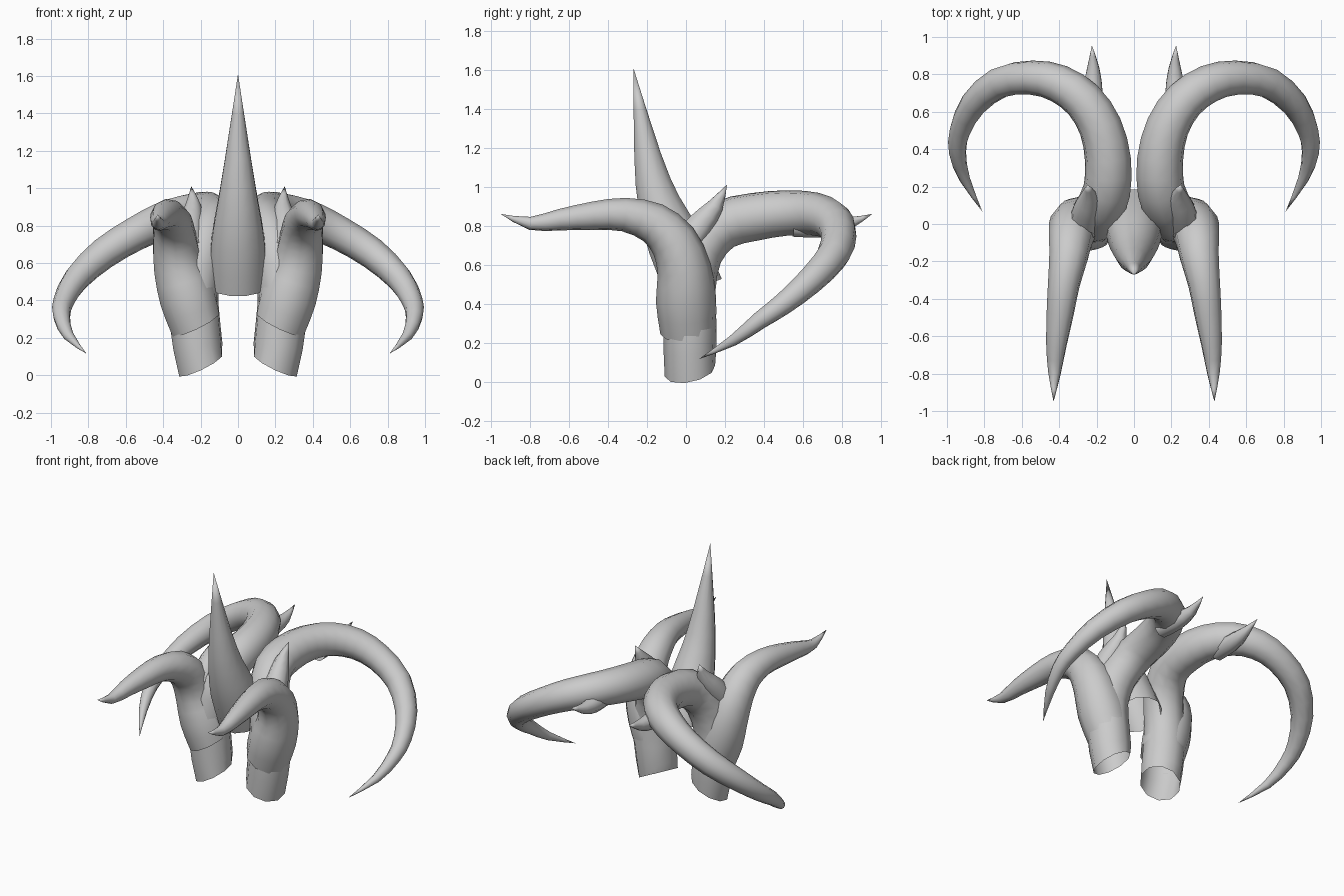
import bpy, bmesh, math
from mathutils import Vector


def spline(p, i, t):
    # Catmull-Rom through (x, y, z, r) control points
    a, b, c, d = (p[max(0, min(len(p) - 1, i + k))] for k in (-1, 0, 1, 2))
    return 0.5 * (2 * b + (c - a) * t + (2 * a - 5 * b + 4 * c - d) * t * t
                  + (3 * b - a - 3 * c + d) * t ** 3)


def horn(name, points, sides=10, sub=2, start=None, mirror=True):
    """Tapered tube along a path of (x, y, z, radius); closed at the tip."""
    ctrl = [Vector(p) for p in points]
    path = [spline(ctrl, i, k / sub) for i in range(len(ctrl) - 1) for k in range(sub)]
    path.append(ctrl[-1])
    pos = [v.to_3d() for v in path]
    bm = bmesh.new()
    rings, side = [], Vector((1, 0, 0))
    for i, c in enumerate(pos[:-1]):
        tan = (pos[i + 1] - pos[max(i - 1, 0)]).normalized()
        if i == 0 and start:
            tan = Vector(start).normalized()
        side = (side - tan * side.dot(tan)).normalized()
        up = tan.cross(side)
        r = path[i][3] * 1.02
        rings.append([bm.verts.new(c + r * (side * math.cos(a) + up * math.sin(a)))
                      for a in (2 * math.pi * (j + 0.5) / sides for j in range(sides))])
    for lo, hi in zip(rings, rings[1:]):
        for j in range(sides):
            k = (j + 1) % sides
            bm.faces.new((lo[j], lo[k], hi[k], hi[j]))
    tip = bm.verts.new(pos[-1])
    for j in range(sides):
        bm.faces.new((rings[-1][j], rings[-1][(j + 1) % sides], tip))
    me = bpy.data.meshes.new(name)
    bm.to_mesh(me)
    bm.free()
    ob = bpy.data.objects.new(name, me)
    bpy.context.collection.objects.link(ob)
    if mirror:
        ob.modifiers.new("Mirror", 'MIRROR')
    bpy.ops.object.select_all(action='DESELECT')
    ob.select_set(True)
    bpy.context.view_layer.objects.active = ob
    bpy.ops.object.shade_smooth_by_angle(angle=math.radians(50))
    return ob


tilt = (0.43, -0.2, 0.88)

# Big curled horns, rising from the stumps and sweeping back, out and down
horn("curled_horn", [
    (0.20, 0.02, 0.055, 0.130), (0.23, 0.02, 0.28, 0.135), (0.235, 0.02, 0.48, 0.13),
    (0.195, 0.06, 0.67, 0.13), (0.145, 0.18, 0.80, 0.125), (0.14, 0.35, 0.845, 0.122),
    (0.18, 0.52, 0.865, 0.115), (0.27, 0.66, 0.86, 0.108), (0.40, 0.75, 0.825, 0.10),
    (0.55, 0.783, 0.755, 0.09), (0.72, 0.755, 0.65, 0.083), (0.86, 0.64, 0.52, 0.07),
    (0.93, 0.50, 0.40, 0.056), (0.943, 0.38, 0.315, 0.045), (0.905, 0.24, 0.21, 0.028),
    (0.81, 0.065, 0.115, 0.0)], start=tilt)

# Front horns, sleeved over the stumps and pointing forward
horn("front_horn", [
    (0.225, 0.01, 0.275, 0.142), (0.27, 0.0, 0.42, 0.152), (0.318, -0.01, 0.58, 0.135),
    (0.338, -0.065, 0.72, 0.12), (0.35, -0.17, 0.815, 0.104), (0.375, -0.32, 0.857, 0.085),
    (0.395, -0.48, 0.85, 0.072), (0.415, -0.65, 0.83, 0.054), (0.425, -0.80, 0.812, 0.033),
    (0.43, -0.95, 0.86, 0.0)], start=tilt)

# Small spikes beside the horn roots and behind the curls
horn("root_spike", [
    (0.27, -0.02, 0.68, 0.085), (0.255, 0.07, 0.80, 0.072), (0.24, 0.15, 0.90, 0.045),
    (0.25, 0.21, 1.01, 0.0)], sides=8)
horn("rear_spike", [
    (0.23, 0.55, 0.80, 0.06), (0.222, 0.70, 0.795, 0.058), (0.218, 0.83, 0.81, 0.035),
    (0.225, 0.955, 0.86, 0.0)], sides=8)

# Tall central horn
horn("centre_horn", [
    (0, 0.045, 0.475, 0.15), (0, -0.055, 0.71, 0.145), (0, -0.14, 0.92, 0.11),
    (0, -0.197, 1.16, 0.07), (0, -0.27, 1.61, 0.0)],
    sides=12, start=(0, -0.35, 0.94), mirror=False)
